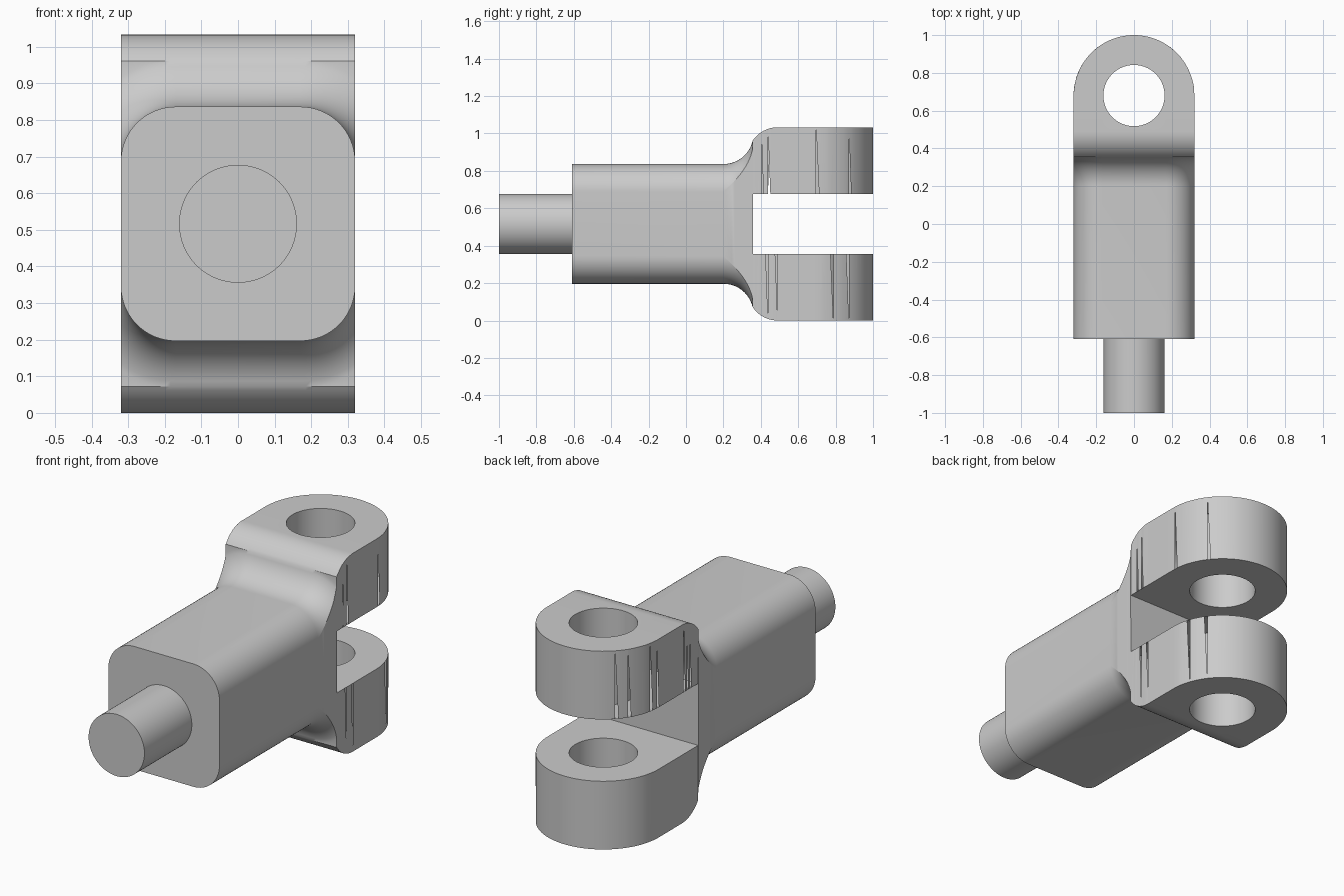
import bpy, bmesh
from math import sin, cos, acos, radians, pi

if "Cube" in bpy.data.objects:
    bpy.data.objects.remove(bpy.data.objects["Cube"])

W, R, F = 0.32, 0.15, 0.16      # half width, body corner radius, shoulder fillet radius
ZC, H = 0.5165, 0.5165          # mid height, fork half height
N = 16


def section_xs():
    right = [W - R + R * sin(i / N * pi / 2) for i in range(N + 1)]
    return [-x for x in reversed(right)] + right


def body_height(x, d):
    # rounded square section grown outward by d
    over = max(0.0, abs(x) - (W - R))
    return (W - R) + max(0.0, (R + d) ** 2 - over ** 2) ** 0.5


XS = section_xs()
rings = []


def add_ring(y, heights, scale=1.0):
    top = [(x * scale, y, ZC + h) for x, h in zip(XS, heights)]
    low = [(x * scale, y, ZC - h) for x, h in zip(XS, heights)]
    rings.append(top + low[::-1])


# straight body, then concave shoulder
a0 = radians(33.3)
d_end = H - F + F * sin(a0) - W
t_end = acos(1 - d_end / F)
add_ring(-0.61, [body_height(x, 0) for x in XS])
for i in range(15):
    t = t_end * i / 14
    add_ring(0.2 + F * sin(t), [body_height(x, F * (1 - cos(t))) for x in XS])
# convex edge of the fork
for i in range(13):
    a = a0 + (pi / 2 - a0) * i / 12
    y = rings[15][0][1] if i == 0 else 0.49 - F * cos(a)
    add_ring(y, [H - F + F * sin(a)] * len(XS))
# round fork end
for i in range(33):
    t = pi / 2 * i / 32
    add_ring(0.68 + W * sin(t), [H] * len(XS), cos(t))

bm = bmesh.new()
loops = [[bm.verts.new(p) for p in ring] for ring in rings]
n = len(loops[0])
for a, b in zip(loops, loops[1:]):
    for i in range(n):
        j = (i + 1) % n
        bm.faces.new((a[i], a[j], b[j], b[i]))
bm.faces.new(loops[0])
bmesh.ops.remove_doubles(bm, verts=bm.verts, dist=0.001)
bmesh.ops.recalc_face_normals(bm, faces=bm.faces)
mesh = bpy.data.meshes.new("clevis_fork")
bm.to_mesh(mesh)
bm.free()
fork = bpy.data.objects.new("clevis_fork", mesh)
bpy.context.collection.objects.link(fork)


def combine(other, operation):
    bpy.context.view_layer.objects.active = fork
    mod = fork.modifiers.new(operation, 'BOOLEAN')
    mod.operation, mod.solver, mod.object = operation, 'EXACT', other
    bpy.ops.object.modifier_apply(modifier=mod.name)
    bpy.data.objects.remove(other, do_unlink=True)


# slot between the two lugs
bpy.ops.mesh.primitive_cube_add(size=1, location=(0, 0.857, ZC))
slot = bpy.context.object
slot.name, slot.hide_render = "slot_cutter", True
slot.scale = (1, 1.0, 0.322)
combine(slot, 'DIFFERENCE')

# pin hole
bpy.ops.mesh.primitive_cylinder_add(vertices=96, radius=0.162, depth=2, location=(0, 0.68, ZC))
hole = bpy.context.object
hole.name, hole.hide_render = "hole_cutter", True
combine(hole, 'DIFFERENCE')

# round stud at the front
bpy.ops.mesh.primitive_cylinder_add(vertices=96, radius=0.161, depth=0.45,
                                    location=(0, -0.775, ZC), rotation=(pi / 2, 0, 0))
stud = bpy.context.object
stud.name = "stud"
combine(stud, 'UNION')

bpy.ops.object.select_all(action='DESELECT')
fork.select_set(True)
bpy.context.view_layer.objects.active = fork
bpy.ops.object.shade_smooth_by_angle(angle=radians(25))
